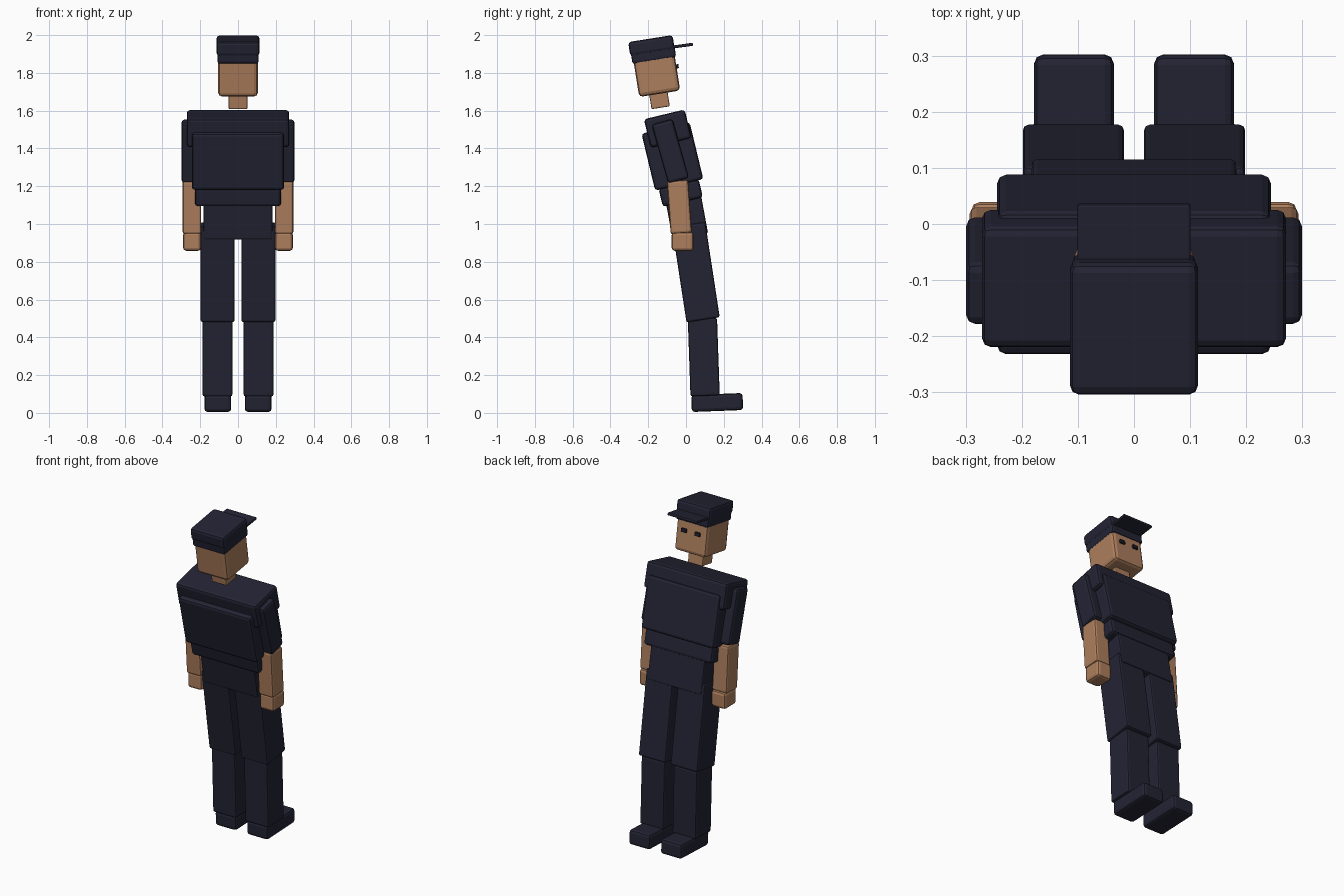
import bpy, math


def material(name, color):
    m = bpy.data.materials.new(name)
    m.diffuse_color = (*color, 1)
    return m


NAVY = material("navy cloth", (0.017, 0.017, 0.034))
SKIN = material("skin", (0.42, 0.21, 0.11))
EYE = material("eye dark", (0.012, 0.012, 0.022))


# Rounded box, tilted backwards by an angle around x
def box(name, mat, center, size, tilt=0, bevel=0.016):
    bpy.ops.mesh.primitive_cube_add(size=1, location=center)
    ob = bpy.context.object
    ob.name = name
    ob.scale = size
    bpy.ops.object.transform_apply(location=False, rotation=False, scale=True)
    ob.rotation_euler.x = math.radians(tilt)
    mod = ob.modifiers.new("rounded edges", "BEVEL")
    mod.width = bevel
    mod.segments = 2
    ob.data.materials.append(mat)
    return ob


# Left and right copies
def pair(name, mat, center, size, tilt=0, bevel=0.016):
    for side, s in (("left", -1), ("right", 1)):
        box(f"{side}_{name}", mat, (s * center[0], center[1], center[2]), size, tilt, bevel)


# Legs
pair("shoe", NAVY, (0.107, 0.165, 0.055), (0.142, 0.272, 0.09), 2.2)
pair("lower_leg", NAVY, (0.109, 0.094, 0.295), (0.158, 0.155, 0.41), 2, 0.01)
pair("upper_leg", NAVY, (0.108, 0.052, 0.745), (0.18, 0.178, 0.51), 8.7, 0.01)

# Body
box("hips", NAVY, (0, 0.0, 1.06), (0.365, 0.19, 0.26), 10.5, 0.01)
box("belt", NAVY, (0, -0.028, 1.165), (0.456, 0.218, 0.1), 13.5)
box("chest", NAVY, (0, -0.072, 1.358), (0.488, 0.262, 0.31), 13.5)
box("shoulders", NAVY, (0, -0.097, 1.505), (0.542, 0.222, 0.155), 13.5)

# Arms
pair("upper_arm", NAVY, (0.247, -0.083, 1.385), (0.104, 0.115, 0.325), 15.7)
pair("forearm", SKIN, (0.244, -0.035, 1.09), (0.098, 0.112, 0.28), 4, 0.012)
pair("hand", SKIN, (0.243, -0.018, 0.908), (0.095, 0.115, 0.1), 0)

# Head
box("neck", SKIN, (0, -0.141, 1.66), (0.1, 0.098, 0.09), 9, 0.006)
box("head", SKIN, (0, -0.158, 1.808), (0.21, 0.22, 0.24), 9, 0.02)
pair("eye", EYE, (0.046, -0.046, 1.835), (0.034, 0.014, 0.022), 9, 0.002)

# Cap
box("cap_band", NAVY, (0, -0.173, 1.9), (0.218, 0.234, 0.07), 9, 0.012)
box("cap_crown", NAVY, (0, -0.183, 1.944), (0.228, 0.238, 0.076), 9)
box("cap_brim", NAVY, (0, -0.033, 1.942), (0.202, 0.14, 0.016), 8, 0.005)
